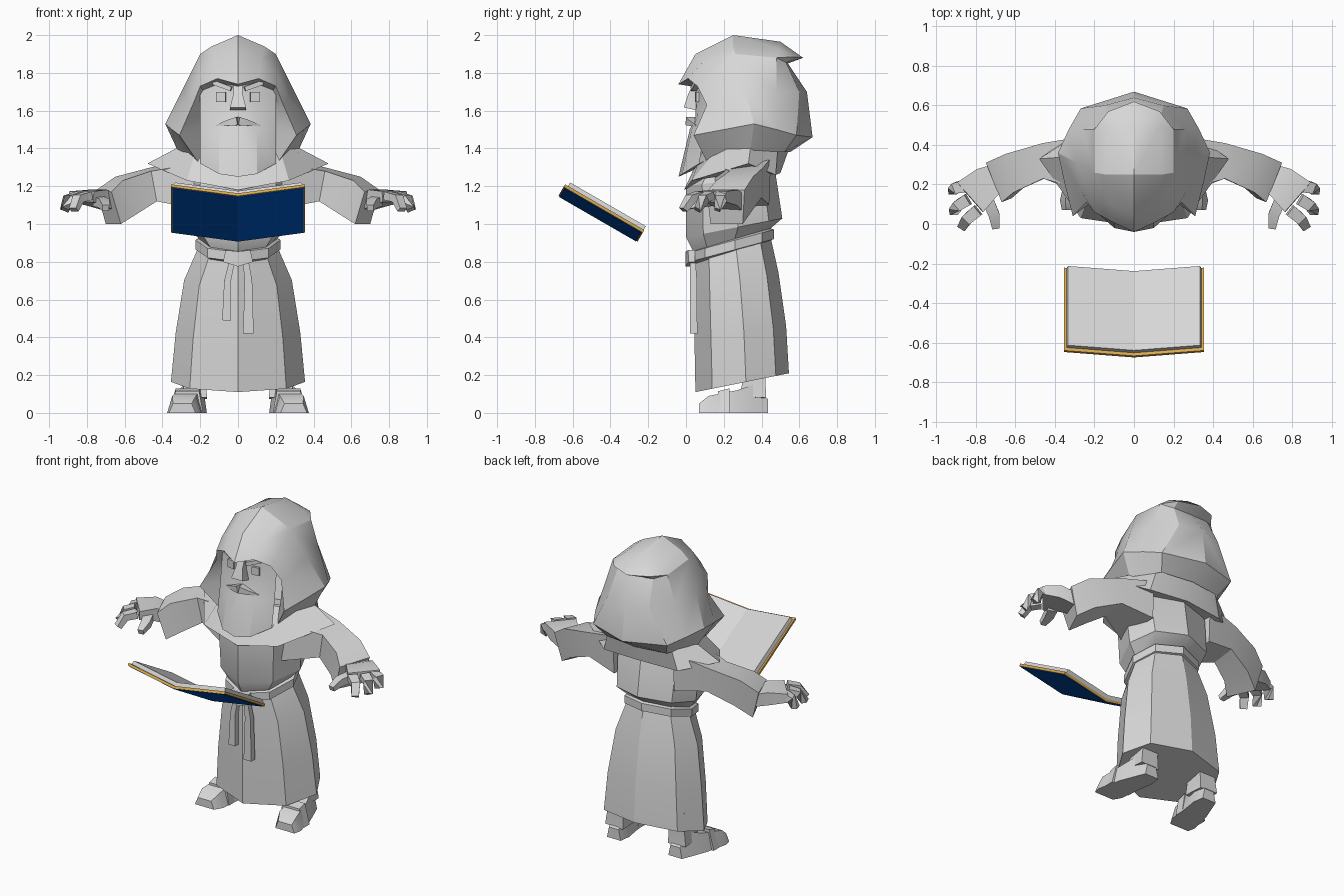
import bpy
import bmesh
import math
from mathutils import Vector

default_cube = bpy.data.objects.get("Cube")
if default_cube:
    bpy.data.objects.remove(default_cube, do_unlink=True)


def make_material(name, red, green, blue):
    material = bpy.data.materials.new(name)
    material.use_nodes = True
    colour = (red, green, blue, 1)
    material.diffuse_color = colour
    material.node_tree.nodes["Principled BSDF"].inputs["Base Color"].default_value = colour
    return material


GREY = make_material("plain_grey", .68, .68, .68)
BLUE = make_material("cover_blue", 0, .1, .6)
GOLD = make_material("trim_gold", .7, .4, .08)


def flip(point):
    return (-point[0], point[1], point[2])


def surface(name, grids, material=GREY, closed=False, mirror=True, crease=28):
    """Skin each grid of rows with quads; closed rows become capped tubes."""
    bm = bmesh.new()
    for side in ((False, True) if mirror else (False,)):
        for grid in grids:
            rows = [[bm.verts.new(flip(p) if side else p) for p in row] for row in grid]
            count = len(rows[0])
            for lower, upper in zip(rows, rows[1:]):
                for i in range(count if closed else count - 1):
                    j = (i + 1) % count
                    bm.faces.new((lower[i], lower[j], upper[j], upper[i]))
            if closed:
                bm.faces.new(rows[0])
                bm.faces.new(rows[-1])
    bmesh.ops.remove_doubles(bm, verts=bm.verts, dist=.0005)
    bmesh.ops.recalc_face_normals(bm, faces=bm.faces)
    mesh = bpy.data.meshes.new(name)
    bm.to_mesh(mesh)
    bm.free()
    mesh.materials.append(material)
    part = bpy.data.objects.new(name, mesh)
    bpy.context.collection.objects.link(part)
    bpy.ops.object.select_all(action="DESELECT")
    part.select_set(True)
    bpy.context.view_layer.objects.active = part
    bpy.ops.object.shade_smooth_by_angle(angle=math.radians(crease))


def loop(half):
    """Complete a half outline, front centre to back centre, into a loop."""
    return half + [flip(p) for p in reversed(half[1:-1])]


def ring(width, front, back, front_z, back_z):
    """Tilted eight sided body section."""
    outline = [(0, 0), (.72, .18), (1, .54), (.76, .86), (0, 1)]
    return loop([(width * x, front + (back - front) * t, front_z + (back_z - front_z) * t)
                 for x, t in outline])


def tube(points, widths, heights):
    """Square section rows that follow a path."""
    points = [Vector(p) for p in points]
    rows = []
    for i, point in enumerate(points):
        along = (points[min(i + 1, len(points) - 1)] - points[max(i - 1, 0)]).normalized()
        guide = Vector((0, 1, 0)) if abs(along.z) > .8 else Vector((0, 0, 1))
        across = along.cross(guide).normalized()
        rise = across.cross(along)
        rows.append([tuple(point + across * widths[i] * a + rise * heights[i] * b)
                     for a, b in ((-1, -1), (1, -1), (1, 1), (-1, 1))])
    return rows


# Robe, belt and chest
surface("robe_skirt", [[ring(.355, .05, .545, .11, .21), ring(.33, .045, .53, .38, .46),
                        ring(.285, .045, .49, .66, .74), ring(.215, .05, .45, .80, .92)]],
        closed=True, mirror=False)
surface("belt", [[ring(.2, .05, .44, .79, .91), ring(.225, .02, .465, .80, .92),
                  ring(.225, .02, .465, .85, .97), ring(.2, .05, .44, .86, .98)]],
        closed=True, mirror=False)
surface("robe_chest", [[ring(.2, .04, .44, .85, .97), ring(.265, 0, .51, .93, 1.03),
                        ring(.28, 0, .475, 1.2, 1.26), ring(.2, .1, .42, 1.36, 1.4)]],
        closed=True, mirror=False)

# Belt knot and the two hanging ends
surface("belt_knot", [tube([(-.07, .03, .83), (0, .02, .815), (.07, .03, .83)],
                           [.018, .022, .018], [.032, .04, .032])], closed=True, mirror=False)
surface("belt_ends", [tube([(-.03, .035, .81), (-.055, .04, .7), (-.06, .04, .49)],
                           [.015, .018, .024], [.015, .018, .02]),
                      tube([(.04, .035, .81), (.055, .04, .7), (.055, .04, .42)],
                           [.015, .02, .028], [.015, .018, .02])], closed=True, mirror=False)

# Shoulder cape
cape_top = ring(.3, .1, .55, 1.42, 1.41)
cape_edge = loop([(0, -.01, 1.18), (.27, .03, 1.23), (.48, .33, 1.32),
                  (.27, .475, 1.26), (0, .5, 1.27)])
cape_inside = ring(.24, .06, .45, 1.25, 1.28)
surface("shoulder_cape", [[cape_top, cape_edge, cape_inside]], closed=True, mirror=False)

# Hood: front to back sections, hanging peak, then the back panels
bend = (.2, .48, 1.88)
side = (.26, .48, 1.7)
wide = (.33, .48, 1.5)
hem = (.3, .37, 1.39)
crown = [(0, .5, 1.965), (.13, .49, 1.93), bend]
hood_sections = [
    [(0, .08, 1.72), (.1, .1, 1.73), (.18, .14, 1.7),
     (.2, .18, 1.6), (.2, .17, 1.5), (.18, .2, 1.35)],
    [(0, -.04, 1.74), (.11, .01, 1.77), (.2, .06, 1.73),
     (.24, .11, 1.63), (.31, .04, 1.47), (.2, .12, 1.31)],
    [(0, .05, 1.9), (.12, .1, 1.87), (.21, .13, 1.79),
     (.27, .17, 1.66), (.35, .2, 1.5), (.25, .22, 1.36)],
    [(0, .25, 2), (.14, .25, 1.94), (.2, .26, 1.9),
     (.29, .31, 1.72), (.385, .36, 1.53), (.32, .34, 1.39)],
    crown + [side, wide, hem]]
peak = [crown,
        [(0, .62, 1.88), (.13, .57, 1.885), bend],
        [(0, .54, 1.85), (.13, .53, 1.855), bend]]
hood_back = [peak[-1],
             [(0, .64, 1.7), (.15, .6, 1.7), side],
             [(0, .67, 1.46), (.27, .585, 1.47), wide],
             [(0, .55, 1.38), (.22, .52, 1.38), hem]]
surface("hood", [hood_sections, peak, hood_back])
surface("neck", [[ring(.2, .1, .5, 1.3, 1.36), ring(.28, .14, .52, 1.45, 1.45)]],
        closed=True, mirror=False)

# Face with beard, nose, moustache, brows and eyes
surface("face_and_beard", [[
    [(0, .05, 1.74), (.1, .07, 1.75), (.2, .13, 1.74)],
    [(0, .05, 1.57), (.1, .06, 1.56), (.2, .11, 1.6)],
    [(0, .02, 1.5), (.1, .03, 1.5), (.2, .1, 1.5)],
    [(0, -.04, 1.25), (.1, -.02, 1.265), (.2, .07, 1.32)],
    [(0, .14, 1.33), (.1, .14, 1.34), (.2, .18, 1.37)]]])
surface("nose", [tube([(0, .06, 1.74), (0, .035, 1.68), (0, .02, 1.61)],
                      [.022, .025, .042], [.02, .025, .032])], closed=True, mirror=False)
surface("moustache", [tube([(0, .03, 1.545), (.05, .04, 1.535), (.115, .06, 1.52)],
                           [.032, .025, .01], [.022, .015, .004])], closed=True)
surface("brows", [tube([(.035, .045, 1.715), (.13, .06, 1.75)],
                       [.02, .015], [.012, .012])], closed=True)
surface("eyes", [tube([(.065, .056, 1.672), (.115, .062, 1.672)],
                      [.008, .008], [.026, .026])], closed=True)

# Sleeves flaring toward the cuffs
surface("sleeves", [[
    [(.22, .16, 1.32), (.22, .45, 1.35), (.22, .44, 1.1), (.22, .14, 1.08)],
    [(.46, .23, 1.28), (.46, .41, 1.3), (.43, .4, 1.14), (.43, .24, 1.12)],
    [(.61, .16, 1.23), (.65, .355, 1.25), (.6, .35, 1.07), (.54, .2, 1.05)],
    [(.67, .11, 1.17), (.75, .31, 1.18), (.7, .3, 1), (.62, .13, 1)]]], closed=True)

# Hands, fingers and thumbs
surface("palms", [tube([(.67, .25, 1.11), (.75, .205, 1.14), (.83, .135, 1.145)],
                       [.06, .085, .1], [.04, .042, .028])], closed=True)
fingers = []
for knuckle, middle, tip in (((.855, .19), (.9, .185), (.92, .165)),
                             ((.84, .125), (.89, .095), (.915, .06)),
                             ((.79, .07), (.845, .025), (.87, -.015))):
    fingers.append(tube([(*knuckle, 1.15), (*middle, 1.135), (*tip, 1.075)],
                        [.03, .027, .022], [.022, .022, .016]))
surface("fingers", fingers, closed=True)
surface("thumbs", [tube([(.74, .12, 1.12), (.71, .05, 1.11), (.70, -.02, 1.085)],
                        [.03, .028, .018], [.026, .024, .016])], closed=True)

# Feet turned slightly outward, with sandal straps and ankles
foot = []
for x, half, y, top in ((.295, .07, .07, .05), (.285, .09, .12, .09), (.26, .08, .27, .12),
                        (.235, .07, .36, .15), (.225, .05, .435, .07)):
    foot.append([(x - half, y, 0), (x + half, y, 0),
                 (x + half * .7, y, top), (x - half * .7, y, top)])
surface("feet", [foot], closed=True)
strap = []
for y, top in ((.17, .115), (.23, .13)):
    strap.append([(.185, y, 0), (.365, y, 0), (.33, y, top), (.205, y, top)])
surface("sandal_straps", [strap], closed=True)
surface("ankles", [tube([(.23, .355, .08), (.225, .36, .17), (.22, .36, .3)],
                        [.065, .058, .065], [.07, .06, .065])], closed=True)


def book_layer(name, material, half, height, thickness, near, far, taper=0):
    """V shaped slab laid on the tilted reading plane."""
    tilt = math.radians(30)
    top = half - taper
    rows = []
    for reach in (near, far):
        row = []
        for x, lift in ((-half, 0), (0, 0), (half, 0), (top, thickness),
                        (0, thickness), (-top, thickness)):
            rise = height + lift + abs(x) * .155
            row.append((x, -.258 - reach * math.cos(tilt) + rise * math.sin(tilt),
                        .904 + reach * math.sin(tilt) + rise * math.cos(tilt)))
        rows.append(row)
    surface(name, [rows], material, closed=True, mirror=False, crease=10)


# Open book: gold edged cover, blue outer face and the page block
book_layer("book_trim", GOLD, .355, .003, .016, 0, .484)
book_layer("book_cover", BLUE, .347, 0, .006, .008, .476)
book_layer("book_pages", GREY, .343, .018, .026, .003, .466, taper=.009)
